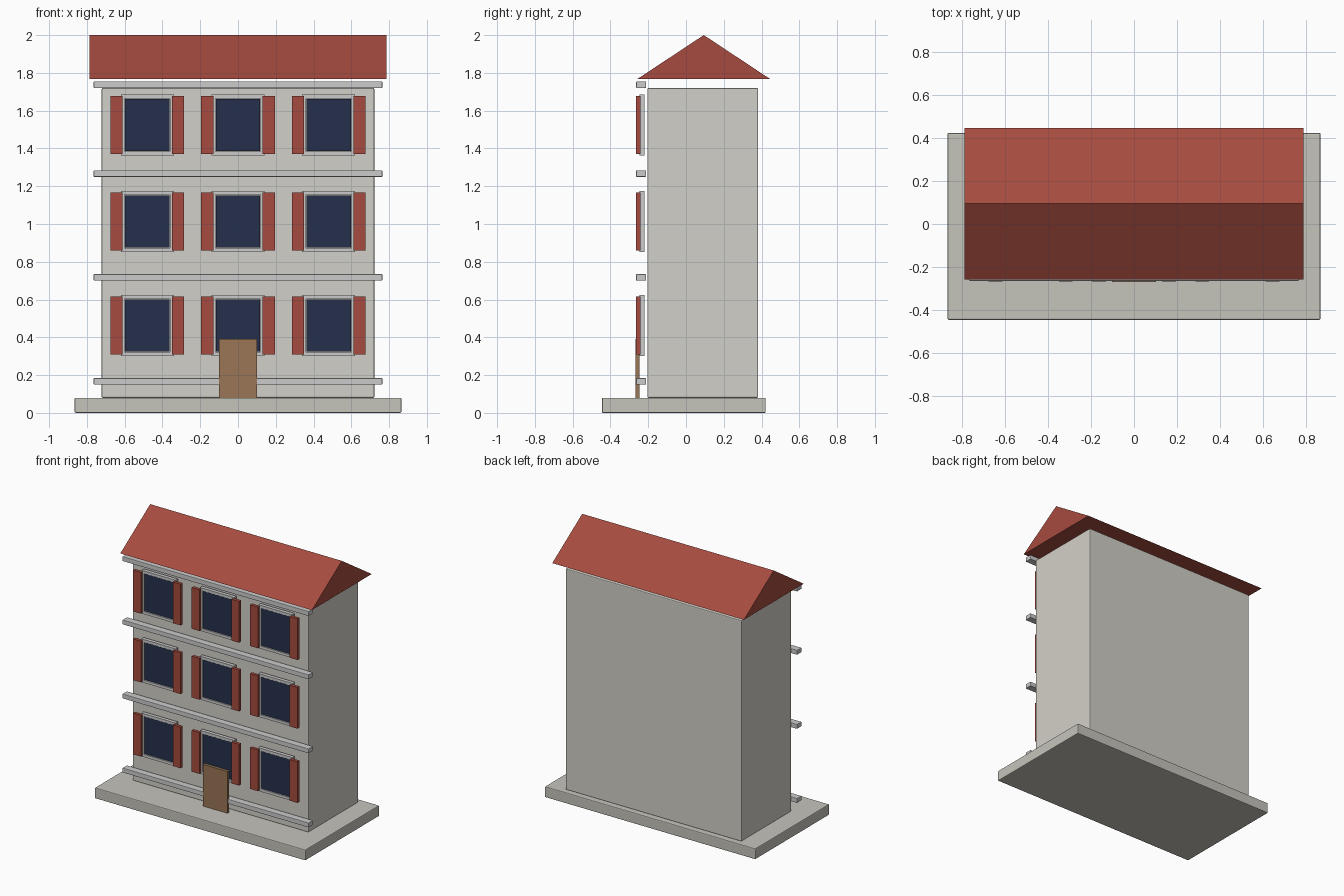
import bpy, bmesh

if "Cube" in bpy.data.objects:
    bpy.data.objects.remove(bpy.data.objects["Cube"])


def mat(name, col):
    m = bpy.data.materials.new(name)
    m.diffuse_color = (*col, 1)
    m.use_nodes = True
    m.node_tree.nodes["Principled BSDF"].inputs["Base Color"].default_value = m.diffuse_color
    return m


STONE = mat("stone", (0.65, 0.63, 0.58))
PLINTH = mat("plinth", (0.56, 0.55, 0.50))
TRIM = mat("trim", (0.64, 0.63, 0.61))
RED = mat("red", (0.38, 0.07, 0.05))
GLASS = mat("glass", (0.018, 0.03, 0.07))
WOOD = mat("wood", (0.32, 0.18, 0.09))


def add(name, bm, material, bevel=0):
    bmesh.ops.recalc_face_normals(bm, faces=bm.faces)
    me = bpy.data.meshes.new(name)
    bm.to_mesh(me)
    bm.free()
    ob = bpy.data.objects.new(name, me)
    bpy.context.collection.objects.link(ob)
    me.materials.append(material)
    if bevel:
        mod = ob.modifiers.new("bevel", "BEVEL")
        mod.width, mod.segments = bevel, 2
    return ob


def box(name, x, y, z, material, bevel=0):
    """Box from (min, max) ranges."""
    bm = bmesh.new()
    bmesh.ops.create_cube(bm, size=1)
    for v in bm.verts:
        v.co = [r[0] if c < 0 else r[1] for r, c in zip((x, y, z), v.co)]
    return add(name, bm, material, bevel)


def prism(name, profile, axis_pts, material):
    """Extrude a closed profile between two positions."""
    bm = bmesh.new()
    face = bm.faces.new([bm.verts.new(p) for p in profile])
    new = bmesh.ops.extrude_face_region(bm, geom=[face])["geom"]
    bmesh.ops.translate(bm, vec=axis_pts, verts=[v for v in new if isinstance(v, bmesh.types.BMVert)])
    return add(name, bm, material)


def window_frame(name, cx, cz):
    """Rectangular ring with a glass-sized opening."""
    bm = bmesh.new()
    rings = []
    for y in (-0.247, -0.220):
        for hx, hz in ((0.14, 0.161), (0.12, 0.141)):
            rings.append([bm.verts.new((cx + sx * hx, y, cz + sz * hz))
                          for sx, sz in ((-1, -1), (1, -1), (1, 1), (-1, 1))])
    fo, fi, bo, bi = rings
    for a, b in ((fo, fi), (fi, bi), (bi, bo), (bo, fo)):
        for i in range(4):
            j = (i + 1) % 4
            bm.faces.new((a[i], a[j], b[j], b[i]))
    return add(name, bm, TRIM)


# Plinth and main block
box("base", (-0.865, 0.865), (-0.445, 0.422), (0, 0.08), PLINTH, 0.006)
box("walls", (-0.722, 0.722), (-0.205, 0.382), (0.08, 1.72), STONE, 0.006)

# Gabled roof, floating just above the walls
prism("roof", [(-0.787, -0.257, 1.768), (-0.787, 0.445, 1.768), (-0.787, 0.094, 2.0)],
      (1.574, 0, 0), RED)

# String courses across the front
for i, z in enumerate((0.167, 0.717, 1.267, 1.737)):
    box(f"ledge_{i}", (-0.764, 0.764), (-0.264, -0.212), (z - 0.017, z + 0.017), TRIM, 0.003)

# Windows with frames and shutters
for r, z in enumerate((0.463, 1.014, 1.524)):
    for c, x in enumerate((-0.48, 0, 0.48)):
        window_frame(f"window_frame_{r}_{c}", x, z)
        box(f"window_glass_{r}_{c}", (x - 0.117, x + 0.117), (-0.243, -0.223),
            (z - 0.138, z + 0.138), GLASS)
        for side in (-1, 1):
            s = x + side * 0.163
            box(f"shutter_{r}_{c}_{'left' if side < 0 else 'right'}", (s - 0.032, s + 0.032),
                (-0.266, -0.242), (z - 0.153, z + 0.153), RED)

# Front door
box("door", (-0.101, 0.101), (-0.268, -0.247), (0.08, 0.39), WOOD)
